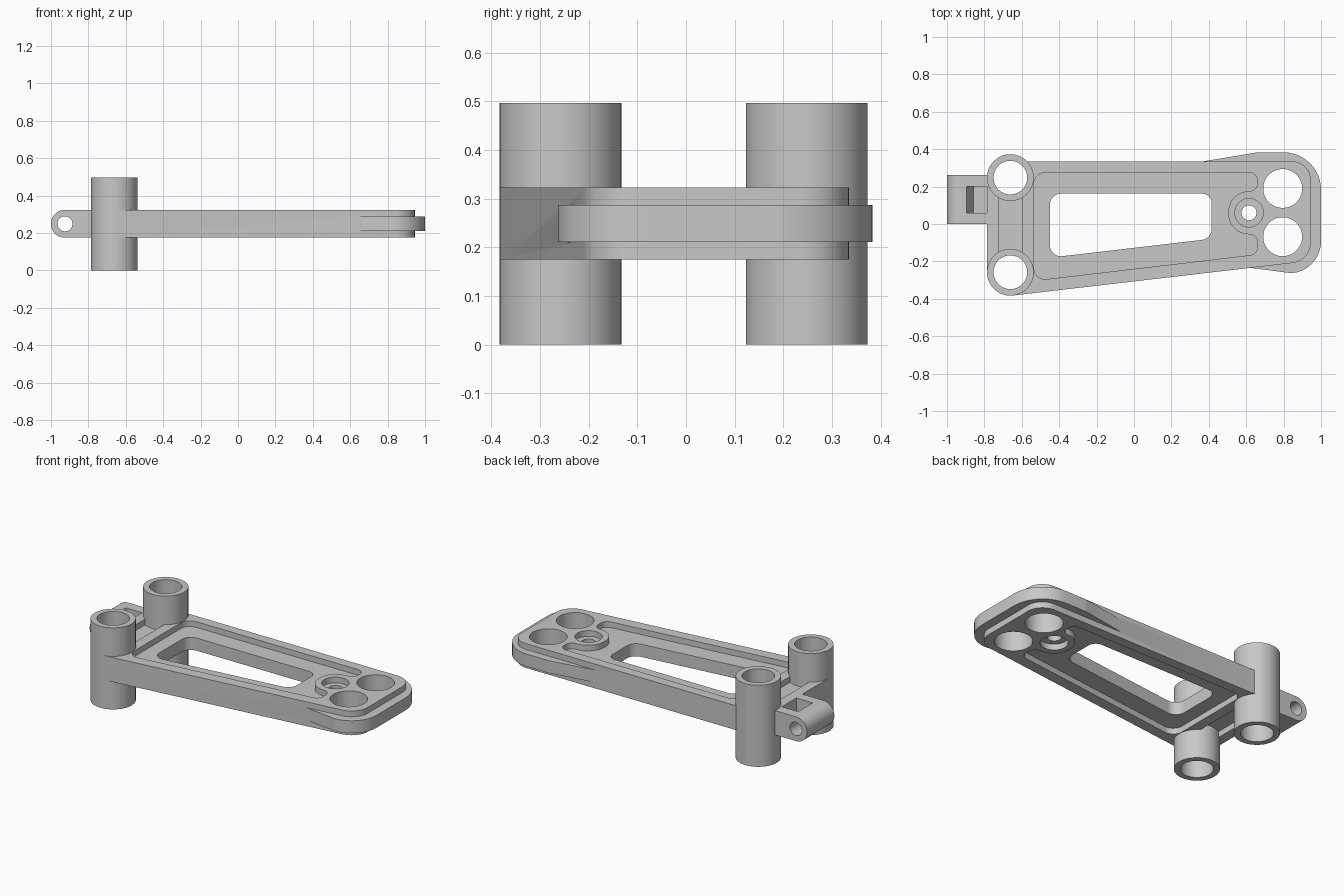
import bpy, bmesh, math
from mathutils import Vector

if "Cube" in bpy.data.objects:
    bpy.data.objects.remove(bpy.data.objects["Cube"])

metal = bpy.data.materials.new("plain grey")
metal.diffuse_color = (0.58, 0.58, 0.58, 1)
metal.use_nodes = True
metal.node_tree.nodes["Principled BSDF"].inputs["Base Color"].default_value = metal.diffuse_color


def rounded(points, steps=12):
    """Turn (x, y, radius) corners into a loop with filleted corners."""
    loop = []
    for i, (x, y, r) in enumerate(points):
        p = Vector((x, y))
        if r == 0:
            loop.append(p)
            continue
        a = (Vector(points[i - 1][:2]) - p).normalized()
        b = (Vector(points[(i + 1) % len(points)][:2]) - p).normalized()
        half = a.angle(b) / 2
        centre = p + (a + b).normalized() * (r / math.sin(half))
        start = p + a * (r / math.tan(half)) - centre
        end = p + b * (r / math.tan(half)) - centre
        sweep = math.atan2(start.x * end.y - start.y * end.x, start.dot(end))
        for k in range(steps + 1):
            t = sweep * k / steps
            c, s = math.cos(t), math.sin(t)
            loop.append(centre + Vector((start.x * c - start.y * s, start.x * s + start.y * c)))
    return loop


def circle(x, y, r, n=64):
    return [Vector((x + r * math.cos(2 * math.pi * k / n), y + r * math.sin(2 * math.pi * k / n)))
            for k in range(n)]


def prism(name, loop, lo, hi, along_y=False):
    """Extrude a loop along z, or an x-z loop along y."""
    bm = bmesh.new()
    place = (lambda p, h: (p.x, h, p.y)) if along_y else (lambda p, h: (p.x, p.y, h))
    low = [bm.verts.new(place(p, lo)) for p in loop]
    high = [bm.verts.new(place(p, hi)) for p in loop]
    bm.faces.new(low[::-1])
    bm.faces.new(high)
    for i in range(len(loop)):
        bm.faces.new((low[i - 1], low[i], high[i], high[i - 1]))
    bm.normal_update()
    if bm.calc_volume(signed=True) < 0:
        bmesh.ops.reverse_faces(bm, faces=bm.faces)
    mesh = bpy.data.meshes.new(name)
    bm.to_mesh(mesh)
    bm.free()
    mesh.materials.append(metal)
    ob = bpy.data.objects.new(name, mesh)
    bpy.context.collection.objects.link(ob)
    return ob


def activate(ob):
    bpy.ops.object.select_all(action='DESELECT')
    ob.select_set(True)
    bpy.context.view_layer.objects.active = ob


def combine(ob, other, operation='DIFFERENCE'):
    """Apply a boolean, keeping the first solver that gives a non-empty result."""
    mod = ob.modifiers.new("bool", 'BOOLEAN')
    mod.operation, mod.object = operation, other
    for solver in ('EXACT', 'MANIFOLD', 'FLOAT'):
        mod.solver = solver
        graph = bpy.context.evaluated_depsgraph_get()
        graph.update()
        result = bpy.data.meshes.new_from_object(ob.evaluated_get(graph))
        if len(result.polygons) > 5:
            ob.modifiers.clear()
            ob.data = result
            break
    ob.modifiers.clear()
    bpy.data.objects.remove(other)


LOW, HIGH = 0.175, 0.323          # plate thickness
WEB_LOW, WEB_HIGH = 0.211, 0.288  # thinner web and rim
TUBES = [(-0.661, 0.248), (-0.661, -0.258)]

# Tapered arm plate
plate = prism("arm_plate", rounded([
    (-0.785, -0.258, 0), (-0.645, -0.382, 0), (0.945, -0.197, 0.11),
    (0.945, 0.335, 0.1), (-0.66, 0.335, 0), (-0.785, 0.25, 0)]), LOW, HIGH)

# Thin rim around the wide end
rim = prism("end_rim", rounded([
    (0.5, -0.15, 0), (0.62, -0.234, 0), (0.84, -0.263, 0.03), (1.0, -0.263, 0.17),
    (1.0, 0.383, 0.2), (0.66, 0.383, 0.1), (0.36, 0.333, 0), (0.45, 0.25, 0)]),
    WEB_LOW + 0.0005, WEB_HIGH - 0.0005)
combine(plate, rim, 'UNION')

# Recesses on both faces: main pocket, cross pocket between tubes, boss counterbore
main_pocket = rounded([
    (-0.535, -0.303, 0.06), (0.66, -0.162, 0.044), (0.66, -0.055, 0.044),
    (0.505, -0.055, 0.108), (0.505, 0.175, 0.108), (0.66, 0.175, 0.044),
    (0.66, 0.275, 0.044), (-0.535, 0.275, 0.06)])
cross_pocket = rounded([(-0.725, -0.25, 0), (-0.597, -0.25, 0), (-0.597, 0.24, 0), (-0.725, 0.24, 0)])
for loop in (main_pocket, cross_pocket, circle(0.615, 0.06, 0.076)):
    combine(plate, prism("cutter", loop, WEB_HIGH, 0.4))
    combine(plate, prism("cutter", loop, 0.1, WEB_LOW))

# Central window, end holes, boss hole and clearance for the tubes
window = rounded([(-0.45, -0.18, 0.06), (0.415, -0.079, 0.06), (0.415, 0.162, 0.05), (-0.45, 0.162, 0.06)])
holes = [circle(0.795, 0.19, 0.104), circle(0.795, -0.068, 0.104), circle(0.615, 0.06, 0.04)]
for loop in [window] + holes + [circle(x, y, 0.105) for x, y in TUBES]:
    combine(plate, prism("cutter", loop, 0.0, 0.6))

# Upright tubes
parts = [plate]
for name, (x, y) in zip(("back_tube", "front_tube"), TUBES):
    tube = prism(name, circle(x, y, 0.125), 0, 0.497)
    combine(tube, prism("cutter", circle(x, y, 0.09), -0.1, 0.6))
    parts.append(tube)

# Hinge lug with cross hole and top notch
mid = (LOW + HIGH) / 2
lug = prism("hinge_lug", rounded([
    (-1.0, LOW, 0.0735), (-0.765, LOW, 0), (-0.765, HIGH, 0), (-1.0, HIGH, 0.0735)]), 0.0, 0.263, True)
combine(lug, prism("cutter", circle(-0.925, mid, 0.04), -0.1, 0.4, True))
notch = [Vector(p) for p in ((-0.905, 0.34), (-0.857, 0.24), (-0.786, 0.24), (-0.786, 0.34))]
combine(lug, prism("cutter", notch, 0.06, 0.2, True))
parts.append(lug)

for ob in parts:
    activate(ob)
    bpy.ops.object.shade_smooth_by_angle(angle=math.radians(30))
